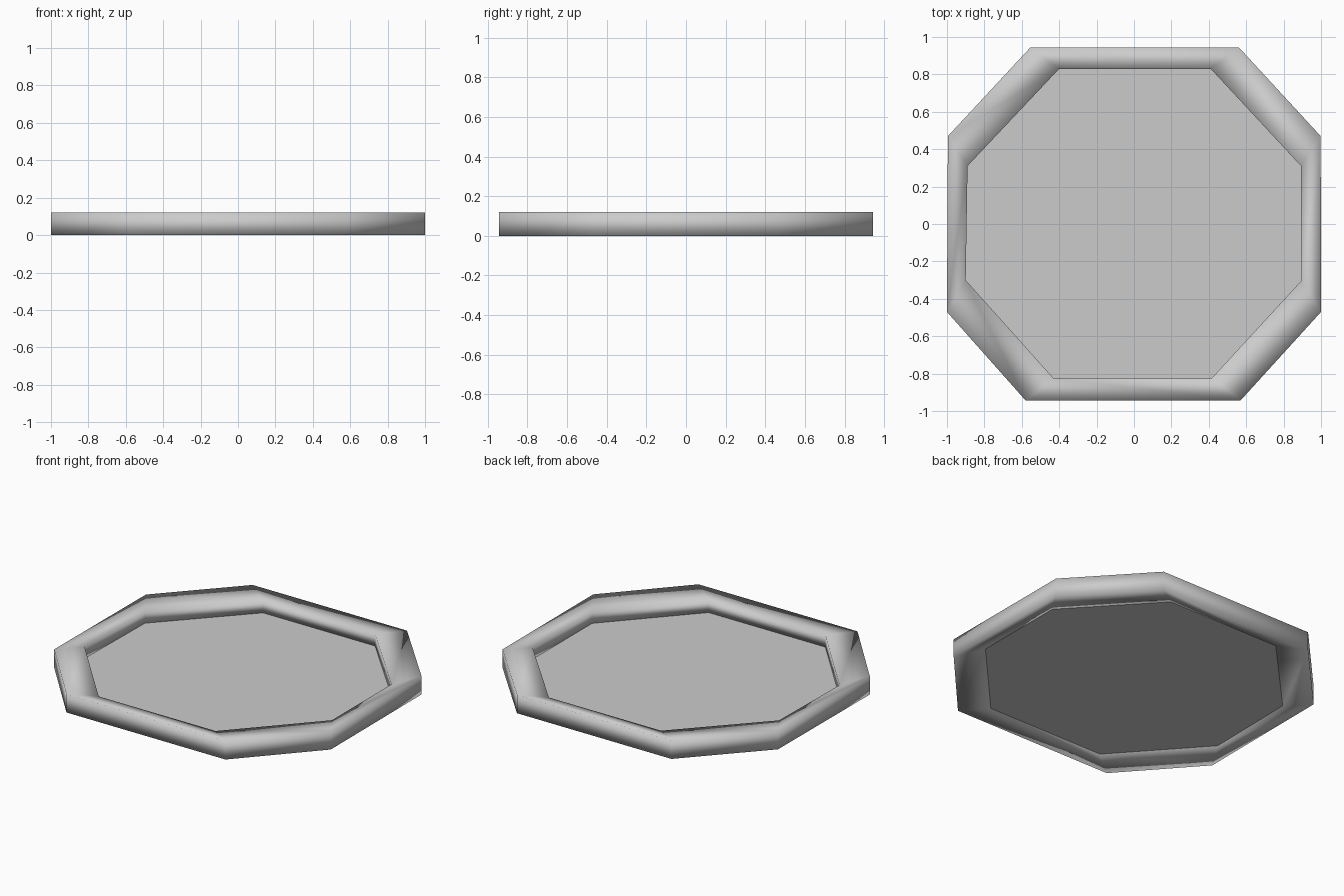
import bpy, bmesh

if "Cube" in bpy.data.objects:
    bpy.data.objects.remove(bpy.data.objects["Cube"])

# Plan outlines of the octagonal tray
outer = [(-0.555, 0.943), (0.562, 0.943), (0.998, 0.47), (1.0, -0.47),
         (0.57, -0.943), (-0.58, -0.943), (-1.0, -0.47), (-0.995, 0.47)]
inner = [(-0.40, 0.83), (0.41, 0.83), (0.893, 0.31), (0.893, -0.305),
         (0.415, -0.825), (-0.43, -0.825), (-0.90, -0.30), (-0.89, 0.31)]


def finish(name, bm, smooth):
    bmesh.ops.recalc_face_normals(bm, faces=bm.faces)
    for f in bm.faces:
        f.smooth = smooth
    me = bpy.data.meshes.new(name)
    bm.to_mesh(me)
    bm.free()
    ob = bpy.data.objects.new(name, me)
    bpy.context.collection.objects.link(ob)
    return ob


# Rim: closed loop of a four-sided section, slightly thinner on the inside
bm = bmesh.new()
section = [(outer, 0.0), (outer, 0.12), (inner, 0.10), (inner, 0.02)]
rings = [[bm.verts.new((x, y, z)) for x, y in loop] for loop, z in section]
for a, b in zip(rings, rings[1:] + rings[:1]):
    for i in range(8):
        j = (i + 1) % 8
        bm.faces.new((a[i], a[j], b[j], b[i]))
finish("tray_rim", bm, True)

# Floor: flat panel set low inside the rim
bm = bmesh.new()
bm.faces.new([bm.verts.new((x, y, 0.022)) for x, y in reversed(inner)])
floor = finish("tray_floor", bm, False)
if floor.data.polygons[0].normal.z < 0:
    floor.data.flip_normals()
